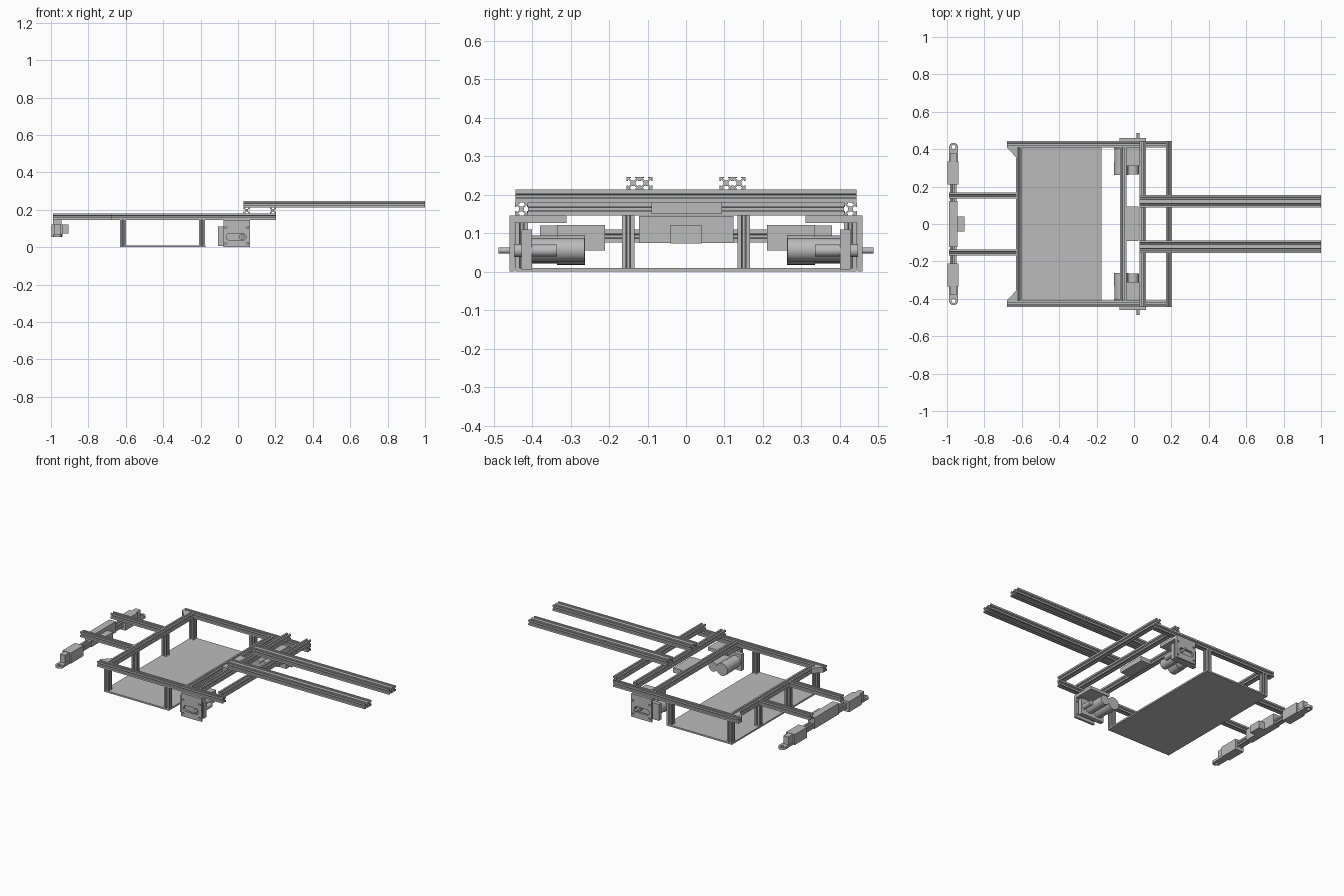
import bpy, bmesh, math
from mathutils import Vector, Matrix

if "Cube" in bpy.data.objects:
    bpy.data.objects.remove(bpy.data.objects["Cube"], do_unlink=True)

# One flat grey for the whole chassis
grey = bpy.data.materials.new("plain_grey")
grey.use_nodes = True
grey.diffuse_color = (0.5, 0.5, 0.5, 1)
grey.node_tree.nodes["Principled BSDF"].inputs["Base Color"].default_value = (0.5, 0.5, 0.5, 1)

BAR = 0.0335
H = BAR / 2
LOW = 0.163          # centre height of the main frame
MID = LOW + BAR      # cross bars
TOP = MID + BAR      # long forks
# One side of the slotted section; rotated four times
SLOT = [(1, -1), (1, -.33), (.8, -.33), (.8, -.6), (.4, -.2),
        (.4, .2), (.8, .6), (.8, .33), (1, .33)]


def finish(name, bm):
    bmesh.ops.recalc_face_normals(bm, faces=bm.faces)
    mesh = bpy.data.meshes.new(name)
    bm.to_mesh(mesh)
    bm.free()
    mesh.materials.append(grey)
    ob = bpy.data.objects.new(name, mesh)
    bpy.context.collection.objects.link(ob)
    return ob


def prism(name, points, depth):
    """Extrude a closed 3D outline along a vector."""
    bm = bmesh.new()
    face = bm.faces.new([bm.verts.new(p) for p in points])
    new = bmesh.ops.extrude_face_region(bm, geom=[face], use_keep_orig=True)["geom"]
    bmesh.ops.translate(bm, vec=depth, verts=[v for v in new if isinstance(v, bmesh.types.BMVert)])
    return finish(name, bm)


def rail(name, axis, start, end, a, b):
    """Slotted bar along an axis; a, b are the other two coordinates in order."""
    pts = []
    for k in range(4):
        turn = Matrix.Rotation(k * math.pi / 2, 2)
        for p in SLOT:
            q = turn @ Vector(p) * H
            c = [a + q.x, b + q.y]
            c.insert(axis, start)
            pts.append(c)
    depth = [0, 0, 0]
    depth[axis] = end - start
    return prism(name, pts, Vector(depth))


def box(name, x, y, z):
    bm = bmesh.new()
    bmesh.ops.create_cube(bm, size=1)
    lo, hi = Vector((x[0], min(y), z[0])), Vector((x[1], max(y), z[1]))
    for v in bm.verts:
        v.co = (lo + hi) / 2 + v.co * (hi - lo)
    return finish(name, bm)


def rod(name, axis, centre, radius, length):
    bm = bmesh.new()
    bmesh.ops.create_cone(bm, cap_ends=True, segments=32, radius1=radius, radius2=radius, depth=length)
    turn = Matrix.Rotation(math.pi / 2, 4, 'X') if axis == 1 else Matrix()
    bm.transform(Matrix.Translation(centre) @ turn)
    for f in bm.faces:
        f.smooth = len(f.verts) == 4
    for e in bm.edges:
        e.smooth = all(len(f.verts) == 4 for f in e.link_faces)
    return finish(name, bm)


def cut(ob, cutters):
    """Cut the holes, then drop the cutters."""
    for c in cutters:
        c.hide_render = True
        m = ob.modifiers.new("hole", 'BOOLEAN')
        m.operation, m.object, m.solver = 'DIFFERENCE', c, 'EXACT'
    graph = bpy.context.evaluated_depsgraph_get()
    mesh = bpy.data.meshes.new_from_object(ob.evaluated_get(graph))
    ob.modifiers.clear()
    ob.data = mesh
    for c in cutters:
        bpy.data.objects.remove(c, do_unlink=True)


# Cross members
for name, x, z, half in (("rear_crossbar", -.615, LOW, .41), ("middle_crossbar", -.058, LOW, .41),
                         ("upper_crossbar_inner", .047, MID, .443), ("upper_crossbar_outer", .187, MID, .443)):
    rail(name, 1, -half, half, x, z)

# Floor panel and centre mounting block
box("floor_panel", (-.632, -.175), (-.443, .443), (0, .01))
box("centre_mount", (-.05, .025), (-.09, .093), (.15, .18))

# Sensor bar hung at the far end
rail("sensor_bar", 1, -.36, .36, -.967, .0925)
box("sensor_centre_block", (-.99, -.945), (-.122, .124), (.075, .145))
box("sensor_centre_plug", (-.945, -.905), (-.04, .04), (.073, .121))

for s, side in ((1, "back"), (-1, "front")):
    # Frame rail, its posts, and the tail rail
    rail(f"{side}_side_rail", 0, -.68, .203, s * .427, LOW)
    rail(f"{side}_tail_rail", 0, -.99, -.63, s * .153, LOW)
    for label, x, y in (("corner_post", -.615, .427), ("inner_post", -.615, .15), ("middle_post", -.192, .427)):
        rail(f"{side}_{label}", 2, .01, LOW - H, x, s * y)

    # Double fork
    for label, y in (("inner", .104), ("outer", .1375)):
        rail(f"{side}_fork_{label}", 0, .03, 1, s * y, TOP)

    # Corner gusset
    prism(f"{side}_gusset", [(-.68, s * .41, LOW - H), (-.632, s * .41, LOW - H), (-.632, s * .358, LOW - H)],
          Vector((0, 0, BAR)))

    # Motor mount: outer plate with slot and bolt holes, top flange, inner plate
    plate = box(f"{side}_motor_plate", (-.078, .064), (s * .445, s * .459), (0, .146))
    y = s * .452
    holes = [box("slot_cutter", (-.045, .025), (s * .42, s * .48), (.037, .073))]
    holes += [rod("slot_end_cutter", 1, (x, y, .055), .018, .06) for x in (-.045, .025)]
    holes += [rod("bolt_cutter", 1, (x, y, z), .006, .06) for x in (-.065, .051) for z in (.02, .105)]
    cut(plate, holes)
    box(f"{side}_motor_flange", (-.075, .064), (s * .31, s * .445), (.126, .1455))
    box(f"{side}_gear_plate", (-.108, .058), (s * .4, s * .427), (.006, .11))

    # Motor, gear housing and drive shaft
    rod(f"{side}_gear_housing", 1, (-.068, s * .3675, .058), .036, .065)
    rod(f"{side}_motor", 1, (-.068, s * .299, .057), .039, .072)
    rod(f"{side}_second_motor", 1, (-.004, s * .3325, .057), .03, .137)
    rod(f"{side}_bearing", 1, (.022, s * .436, .055), .017, .02)
    rod(f"{side}_drive_shaft", 1, (.022, s * .4375, .055), .0075, .1)
    rod(f"{side}_shaft_end", 1, (.04, s * .3675, .055), .016, .065)

    # Sensor housing with its end arm and eyelet
    box(f"{side}_sensor_housing", (-.998, -.938), (s * .21, s * .335), (.055, .122))
    box(f"{side}_sensor_block", (-.985, -.95), (s * .335, s * .38), (.06, .12))
    box(f"{side}_sensor_arm", (-.988, -.942), (s * .335, s * .4), (.055, .07))
    eyelet = rod(f"{side}_eyelet", 2, (-.965, s * .41, .0625), .024, .0152)
    cut(eyelet, [rod("eyelet_cutter", 2, (-.965, s * .412, .0625), .011, .05)])
